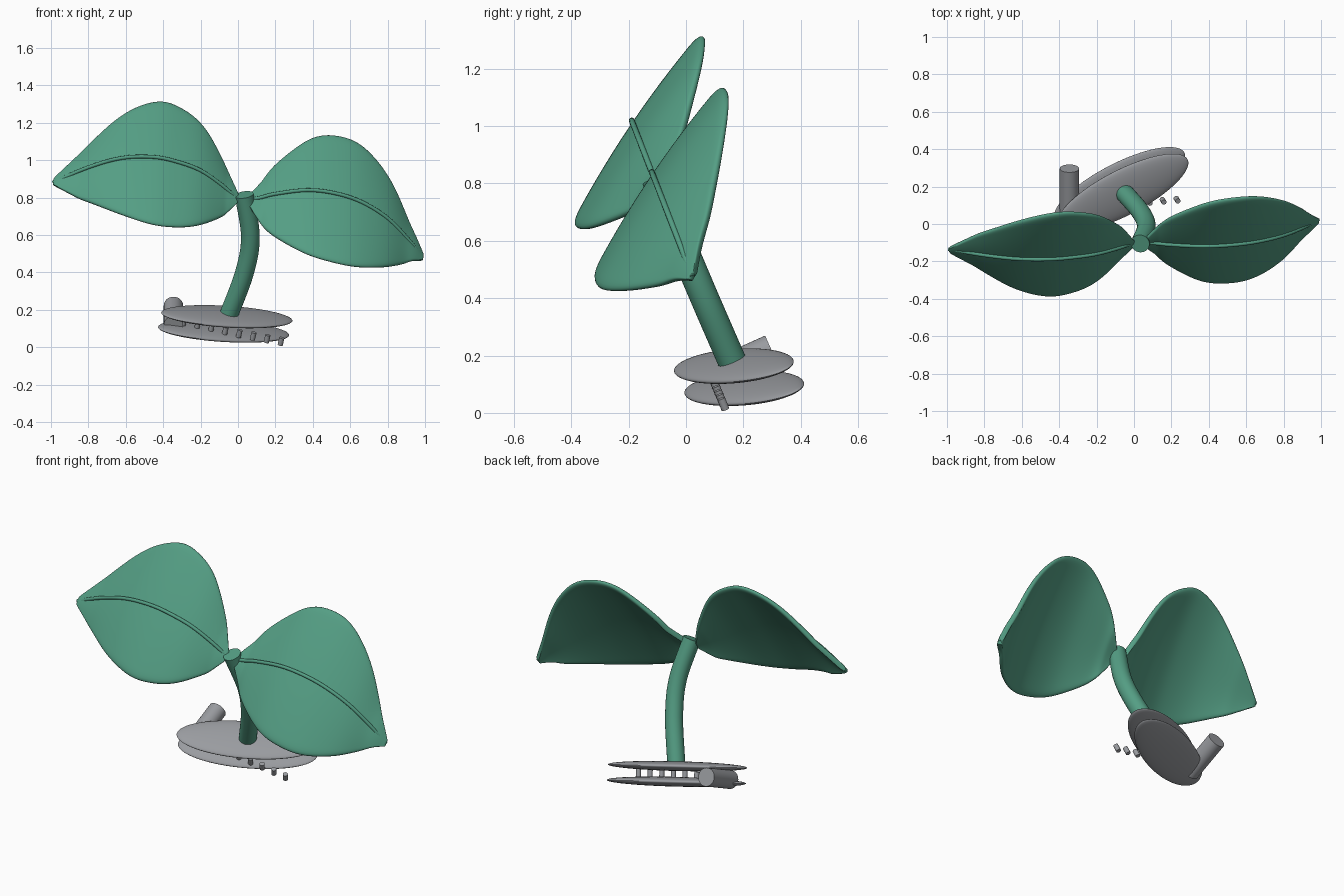
import bpy, bmesh, math
from mathutils import Vector, Matrix

if "Cube" in bpy.data.objects:
    bpy.data.objects.remove(bpy.data.objects["Cube"])


def material(name, rgb):
    m = bpy.data.materials.new(name)
    m.diffuse_color = (*rgb, 1)
    m.use_nodes = True
    m.node_tree.nodes["Principled BSDF"].inputs["Base Color"].default_value = m.diffuse_color
    return m


GREEN = material("leaf green", (0.089, 0.342, 0.231))
GREY = material("stone grey", (0.32, 0.33, 0.35))


def add(name, bm, mat, smooth=True):
    bmesh.ops.recalc_face_normals(bm, faces=bm.faces)
    me = bpy.data.meshes.new(name)
    bm.to_mesh(me)
    bm.free()
    me.materials.append(mat)
    ob = bpy.data.objects.new(name, me)
    bpy.context.collection.objects.link(ob)
    bpy.context.view_layer.objects.active = ob
    ob.select_set(True)
    if smooth:
        bpy.ops.object.shade_smooth_by_angle(angle=math.radians(40))
    ob.select_set(False)
    return ob


def spline(pts, n):
    """Catmull-Rom samples through tuples of any length."""
    p = [list(q) for q in pts]
    p = [[2 * a - b for a, b in zip(p[0], p[1])]] + p + [[2 * a - b for a, b in zip(p[-1], p[-2])]]
    out = []
    for i in range(1, len(p) - 2):
        for k in range(n):
            t = k / n
            out.append([0.5 * (2 * b + (c - a) * t + (2 * a - 5 * b + 4 * c - d) * t * t
                               + (3 * b - a - 3 * c + d) * t ** 3)
                        for a, b, c, d in zip(*p[i - 1:i + 3])])
    return out + [p[-2]]


def tube(name, path, r, mat, sides=24):
    path = [Vector(q) for q in path]
    bm = bmesh.new()
    rings = []
    for i, q in enumerate(path):
        d = (path[min(i + 1, len(path) - 1)] - path[max(i - 1, 0)]).normalized()
        u = d.cross(Vector((0.1, 1, 0.45))).normalized()
        v = d.cross(u)
        rings.append([bm.verts.new(q + r * (u * math.cos(2 * math.pi * k / sides)
                                            + v * math.sin(2 * math.pi * k / sides)))
                      for k in range(sides)])
    for a, b in zip(rings, rings[1:]):
        for k in range(sides):
            j = (k + 1) % sides
            bm.faces.new((a[k], a[j], b[j], b[k]))
    bm.faces.new(rings[0])
    bm.faces.new(rings[-1])
    return add(name, bm, mat)


def rod(name, start, end, r, mat):
    start, end = Vector(start), Vector(end)
    d = end - start
    bm = bmesh.new()
    mtx = Matrix.Translation((start + end) / 2) @ d.to_track_quat('Z', 'Y').to_matrix().to_4x4()
    bmesh.ops.create_cone(bm, cap_ends=True, segments=32, radius1=r, radius2=r,
                          depth=d.length, matrix=mtx)
    return add(name, bm, mat)


# Base axes: long, short and normal directions of the tilted discs
LONG = Vector((0.889, 0.457, -0.035)).normalized()
UP = LONG.cross(Vector((-0.415, 0.81, 0.417))).normalized()
SHORT = UP.cross(LONG)


def disc(name, centre):
    m = Matrix((LONG * 0.39, SHORT * 0.133, UP * 0.027)).transposed().to_4x4()
    bm = bmesh.new()
    bmesh.ops.create_uvsphere(bm, u_segments=64, v_segments=24, radius=1,
                              matrix=Matrix.Translation(centre) @ m)
    return add(name, bm, GREY)


disc("upper_disc", (-0.06, 0.167, 0.163))
disc("lower_disc", (-0.077, 0.203, 0.086))

# Row of small pegs and the side knob
for i in range(8):
    c = Vector((0.23 - 0.0745 * i, 0.13 - 0.006 * i, 0.031 + 0.0142 * i))
    rod("peg_%d" % (i + 1), c - UP * 0.021, c + UP * 0.021, 0.014, GREY)
rod("side_knob", (-0.345, 0.065, 0.118), (-0.345, 0.297, 0.222), 0.052, GREY)

# Curved stem
tube("stem", spline([(-0.05, 0.165, 0.17), (0.035, 0.065, 0.40), (0.066, -0.015, 0.59),
                     (0.033, -0.105, 0.815)], 10), 0.05, GREEN, 32)

# Leaves: rows of x, rib height, half width
CROSS = Vector((0.05, 0.56, 0.83)).normalized()
FACE = Vector((0, -0.83, 0.56))


def leaf(side, rows):
    rows = spline(rows, 5)
    ribs = [Vector((x, -0.1 - 0.39 * (z - 0.79), z)) for x, z, w in rows]
    bm = bmesh.new()
    grid = []
    for p, (x, z, w) in zip(ribs, rows):
        f = min(1, max(w, 0.0) / 0.15)
        w = max(w, 0.012)
        line = []
        for k in range(13):
            s = (k - 6) / 6
            line.append(bm.verts.new(p - FACE * f * (0.02 + 0.02 * s * s)
                                     + CROSS * (s * w - 0.012 * f)))
        grid.append(line)
    for a, b in zip(grid, grid[1:]):
        for k in range(12):
            bm.faces.new((a[k], a[k + 1], b[k + 1], b[k]))
    ob = add(side + "_leaf", bm, GREEN)
    m = ob.modifiers.new("thickness", 'SOLIDIFY')
    m.thickness = 0.03
    m.offset = 0
    m = ob.modifiers.new("rounding", 'SUBSURF')
    m.levels = m.render_levels = 2
    tube(side + "_midrib", ribs, 0.01, GREEN, 12)


leaf("left", [(0.0, 0.79, 0.015), (-0.09, 0.87, 0.18), (-0.2, 0.945, 0.32), (-0.32, 0.99, 0.385),
              (-0.45, 1.017, 0.397), (-0.62, 1.012, 0.325), (-0.8, 0.962, 0.185),
              (-0.99, 0.88, 0.012)])
leaf("right", [(0.05, 0.785, 0.015), (0.12, 0.80, 0.125), (0.2, 0.82, 0.235), (0.37, 0.84, 0.37),
               (0.52, 0.823, 0.408), (0.66, 0.777, 0.385), (0.8, 0.69, 0.28),
               (0.92, 0.565, 0.105), (0.985, 0.475, 0.012)])
